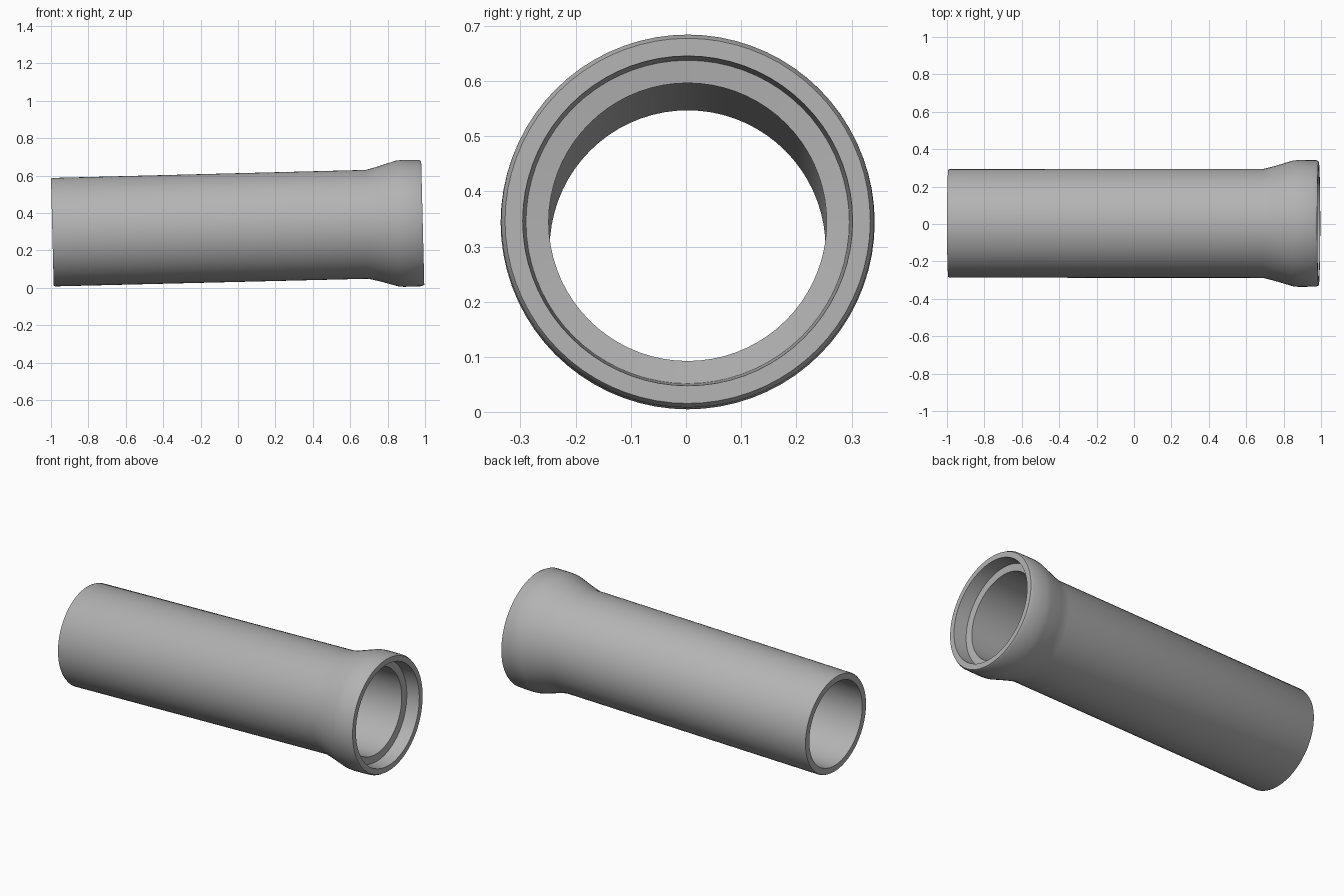
import bpy, bmesh, math
from mathutils import Matrix, Vector

cube = bpy.data.objects.get("Cube")
if cube:
    bpy.data.objects.remove(cube, do_unlink=True)

SEGMENTS = 72
TILT = -0.025  # the pipe rises slightly towards its socket end

concrete = bpy.data.materials.new("concrete_grey")
concrete.use_nodes = True
grey = (0.45, 0.45, 0.45, 1)
concrete.diffuse_color = grey
concrete.node_tree.nodes["Principled BSDF"].inputs["Base Color"].default_value = grey

# Closed wall section as (position along axis, radius): outside, rim, socket, bore
section = [
    (-0.993, 0.286), (-0.985, 0.29), (0.69, 0.291), (0.75, 0.306),
    (0.85, 0.336), (0.88, 0.339), (0.975, 0.338), (0.988, 0.331),
    (0.988, 0.299), (0.91, 0.293), (0.905, 0.252), (-0.993, 0.25),
]


def revolve_section(name, points, material):
    """Spin a closed section around the x axis into a hollow solid."""
    bm = bmesh.new()
    verts = [bm.verts.new((x, 0, r)) for x, r in points]
    edges = [bm.edges.new((a, b)) for a, b in zip(verts, verts[1:] + verts[:1])]
    bmesh.ops.spin(bm, geom=verts + edges, cent=(0, 0, 0), axis=(1, 0, 0),
                   angle=math.tau, steps=SEGMENTS)
    bmesh.ops.remove_doubles(bm, verts=bm.verts, dist=0.0001)
    bmesh.ops.recalc_face_normals(bm, faces=bm.faces)
    # Lay the tilted axis in place above the ground
    place = Matrix.Translation(Vector((0, 0.003, 0.322))) @ Matrix.Rotation(TILT, 4, "Y")
    bm.transform(place)
    mesh = bpy.data.meshes.new(name)
    bm.to_mesh(mesh)
    bm.free()
    mesh.materials.append(material)
    obj = bpy.data.objects.new(name, mesh)
    bpy.context.collection.objects.link(obj)
    return obj


# Straight barrel with flared socket end
pipe = revolve_section("socket_pipe", section, concrete)
bpy.ops.object.select_all(action="DESELECT")
pipe.select_set(True)
bpy.context.view_layer.objects.active = pipe
bpy.ops.object.shade_smooth_by_angle(angle=math.radians(30))
